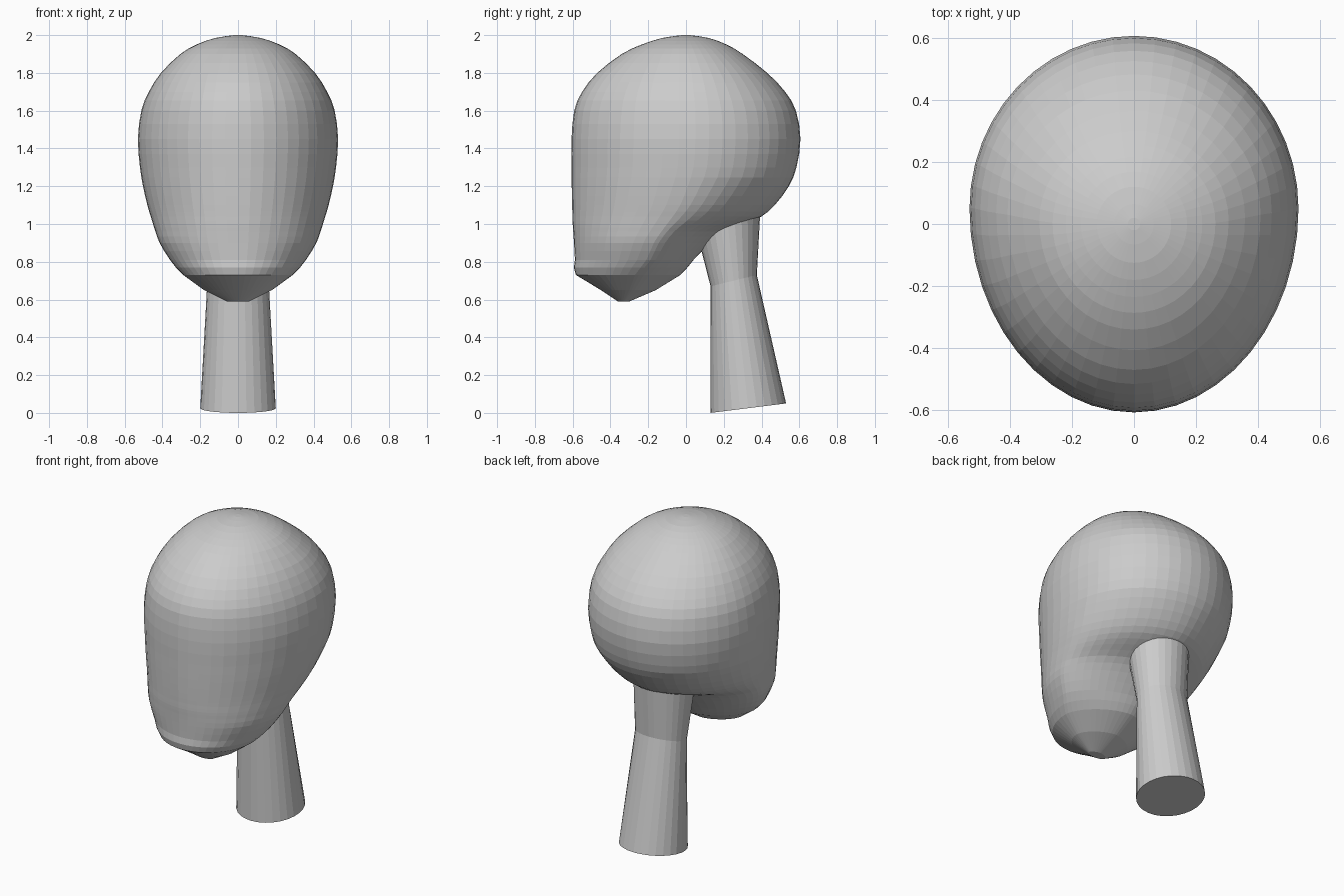
import bpy, bmesh
from math import sin, cos, pi

if "Cube" in bpy.data.objects:
    bpy.data.objects.remove(bpy.data.objects["Cube"])

def loft(name, rings):
    """Skin a stack of closed rings and cap both ends."""
    bm = bmesh.new()
    loops = [[bm.verts.new(p) for p in ring] for ring in rings]
    n = len(loops[0])
    for a, b in zip(loops, loops[1:]):
        for i in range(n):
            j = (i + 1) % n
            bm.faces.new((a[i], a[j], b[j], b[i]))
    bm.faces.new(loops[0][::-1])
    bm.faces.new(loops[-1])
    bmesh.ops.recalc_face_normals(bm, faces=bm.faces)
    me = bpy.data.meshes.new(name)
    bm.to_mesh(me)
    bm.free()
    ob = bpy.data.objects.new(name, me)
    bpy.context.collection.objects.link(ob)
    return ob

def power(v, e):
    return (1 if v >= 0 else -1) * abs(v) ** e

def spline(p0, p1, p2, p3, t):
    return [0.5 * (2*b + (c - a)*t + (2*a - 5*b + 4*c - d)*t*t + (3*b - a - 3*c + d)*t**3)
            for a, b, c, d in zip(p0, p1, p2, p3)]

# Head sections: height, front y, widest y, back y, half width
sections = [
    (0.59, -0.36, -0.33, -0.30, 0.06),
    (0.65, -0.45, -0.30, -0.16, 0.18),
    (0.73, -0.583, -0.27, -0.03, 0.29),
    (0.81, -0.588, -0.21, 0.04, 0.36),
    (0.90, -0.593, -0.17, 0.13, 0.415),
    (0.96, -0.597, -0.13, 0.21, 0.437),
    (1.00, -0.60, -0.10, 0.31, 0.45),
    (1.04, -0.601, -0.07, 0.40, 0.462),
    (1.10, -0.603, -0.03, 0.47, 0.48),
    (1.20, -0.605, 0.01, 0.545, 0.503),
    (1.30, -0.606, 0.04, 0.585, 0.519),
    (1.45, -0.606, 0.05, 0.606, 0.53),
    (1.60, -0.592, 0.05, 0.582, 0.512),
    (1.70, -0.55, 0.04, 0.525, 0.472),
    (1.80, -0.47, 0.03, 0.43, 0.408),
    (1.90, -0.34, 0.01, 0.30, 0.305),
    (1.95, -0.235, 0.0, 0.215, 0.22),
    (1.985, -0.125, 0.0, 0.12, 0.12),
    (2.00, -0.02, 0.0, 0.02, 0.02),
]

def head_ring(s, n=48):
    z, front, mid, back, half = s
    low = min(1, max(0, (1.25 - z) / 0.3))      # slimmer behind the jaw
    ring = []
    for i in range(n):
        a = 2 * pi * i / n
        e = 1 + 0.2 * low if sin(a) > 0 else 1
        reach = back - mid if sin(a) > 0 else mid - front
        ring.append((half * power(cos(a), e), mid + reach * power(sin(a), e), z))
    return ring

rings = []
last = len(sections) - 1
for k in range(last):
    pts = [sections[min(max(k + d, 0), last)] for d in (-1, 0, 1, 2)]
    crisp = k < 2                               # faceted chin stays straight
    for t in ((0,) if crisp else (0, 0.5)):
        rings.append(head_ring(spline(*pts, t)))
rings.append(head_ring(sections[-1]))
loft("head", rings)

# Neck: front edge (y, z), back edge (y, z), half width
def neck_ring(f, b, half, n=28):
    ring = []
    for i in range(n):
        a = 2 * pi * i / n
        t = 0.5 + 0.5 * sin(a)
        ring.append((half * cos(a), f[0] + (b[0] - f[0]) * t, f[1] + (b[1] - f[1]) * t))
    return ring

loft("neck", [
    neck_ring((0.13, 0.0), (0.53, 0.05), 0.20),
    neck_ring((0.13, 0.67), (0.375, 0.73), 0.162),
    neck_ring((0.03, 1.06), (0.395, 1.10), 0.185),
])
